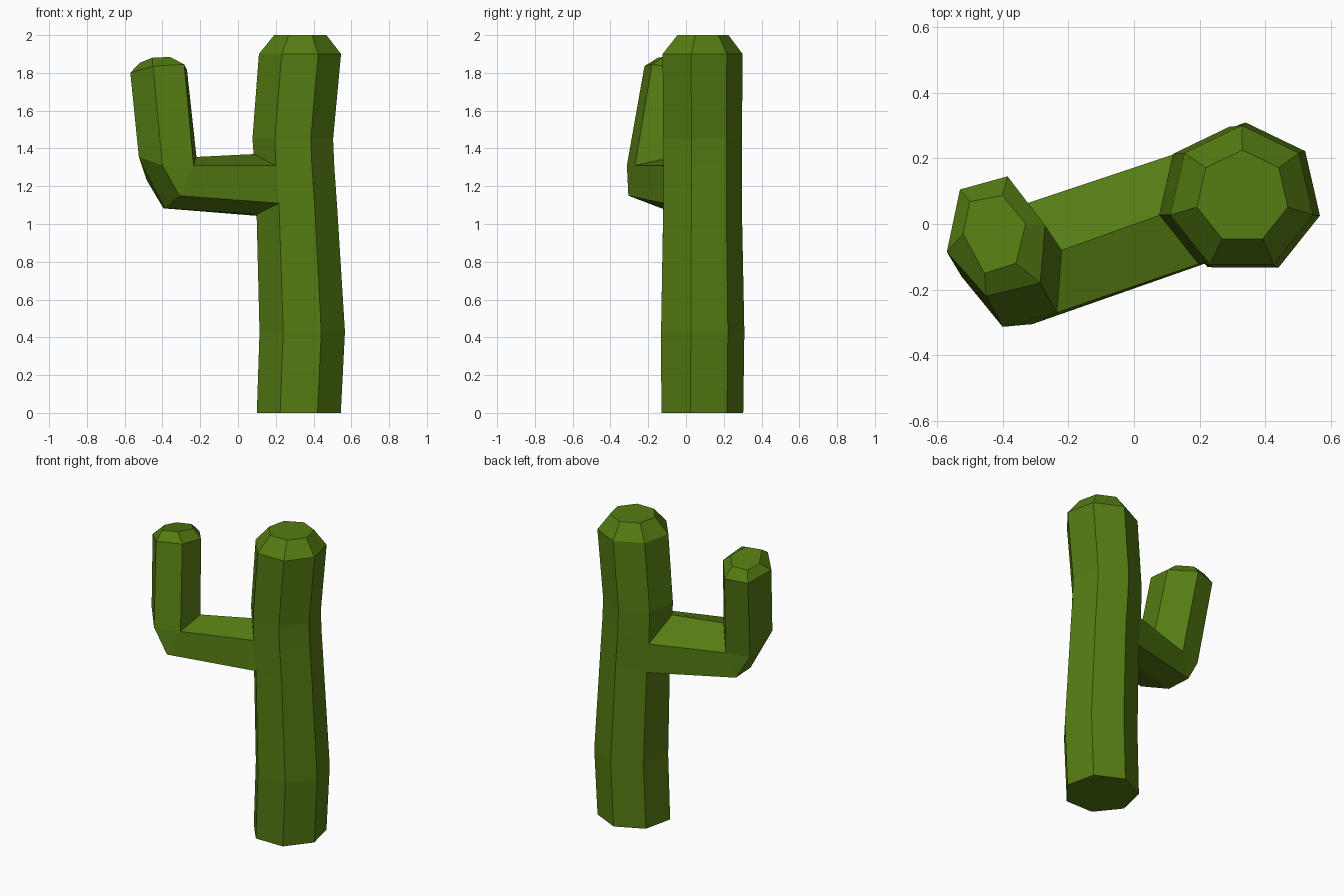
import bpy, bmesh
from math import sin, cos, pi

if "Cube" in bpy.data.objects:
    bpy.data.objects.remove(bpy.data.objects["Cube"])

bm = bmesh.new()


def bridge(a, b, skip=()):
    """Skin two closed loops of equal length; shared vertices give triangles."""
    n = len(a)
    for i in range(n):
        if i in skip:
            continue
        j = (i + 1) % n
        face = list(dict.fromkeys([a[i], a[j], b[j], b[i]]))
        if len(face) > 2:
            bm.faces.new(face)


def verts(points):
    return [bm.verts.new(p) for p in points]


# Trunk: heptagon rings (z, centre x, centre y, radius, z shifts of verts 1-3)
rings = [
    (0.00, 0.322, 0.075, 0.228, (0, 0, 0)),
    (0.43, 0.340, 0.077, 0.232, (0, 0, 0)),
    (1.08, 0.312, 0.077, 0.219, (-0.04, -0.03, 0.03)),
    (1.31, 0.296, 0.077, 0.219, (-0.075, 0.06, 0)),
    (1.45, 0.290, 0.077, 0.219, (0, 0, 0)),
    (1.90, 0.328, 0.077, 0.223, (0, 0, 0)),
    (2.00, 0.330, 0.083, 0.142, (0, 0, 0)),
]
trunk = []
for z, cx, cy, r, shift in rings:
    dz = (0,) + shift + (0, 0, 0)
    angles = [pi / 2 + 2 * pi * i / 7 for i in range(7)]
    trunk.append(verts([(cx + r * cos(a), cy + r * sin(a), z + d)
                        for a, d in zip(angles, dz)]))
for k in range(6):
    bridge(trunk[k], trunk[k + 1], skip=(1, 2) if k == 2 else ())
bm.faces.new(trunk[0])
bm.faces.new(trunk[-1])

# Arm: grows out of the opening left in the trunk
low, high = trunk[2], trunk[3]
root = [high[2], high[3], low[3], low[2], low[1], high[1]]
elbow = verts([(-0.22, -0.08, 1.355), (-0.235, -0.27, 1.31), (-0.31, -0.305, 1.15),
               (-0.385, -0.13, 1.083), (-0.395, 0.04, 1.083), (-0.335, 0.06, 1.24)])
outer = verts([(-0.40, -0.313, 1.31), (-0.525, -0.16, 1.355), (-0.485, 0.02, 1.235)])
base = elbow[:2] + outer + elbow[5:]

# Arm tip: tilted rim and flat cap
rim_xy = [(-0.27, -0.005), (-0.285, -0.18), (-0.45, -0.22),
          (-0.57, -0.085), (-0.53, 0.105), (-0.385, 0.145)]
cap_xy = [(-0.33, 0.0), (-0.36, -0.12), (-0.455, -0.15),
          (-0.52, -0.03), (-0.50, 0.068), (-0.40, 0.087)]
rim = verts([(x, y, 1.843 + 0.1 * x - 0.17 * y) for x, y in rim_xy])
cap = verts([(x, y, 1.9 + 0.1 * x - 0.17 * y) for x, y in cap_xy])
for a, b in ((root, elbow), (elbow, base), (base, rim), (rim, cap)):
    bridge(a, b)
bm.faces.new(cap)

bmesh.ops.recalc_face_normals(bm, faces=bm.faces)
mesh = bpy.data.meshes.new("cactus")
bm.to_mesh(mesh)
bm.free()
cactus = bpy.data.objects.new("cactus", mesh)
bpy.context.collection.objects.link(cactus)

green = bpy.data.materials.new("cactus_green")
green.diffuse_color = (0.09, 0.2, 0.006, 1)
green.use_nodes = True
green.node_tree.nodes["Principled BSDF"].inputs["Base Color"].default_value = green.diffuse_color
mesh.materials.append(green)
